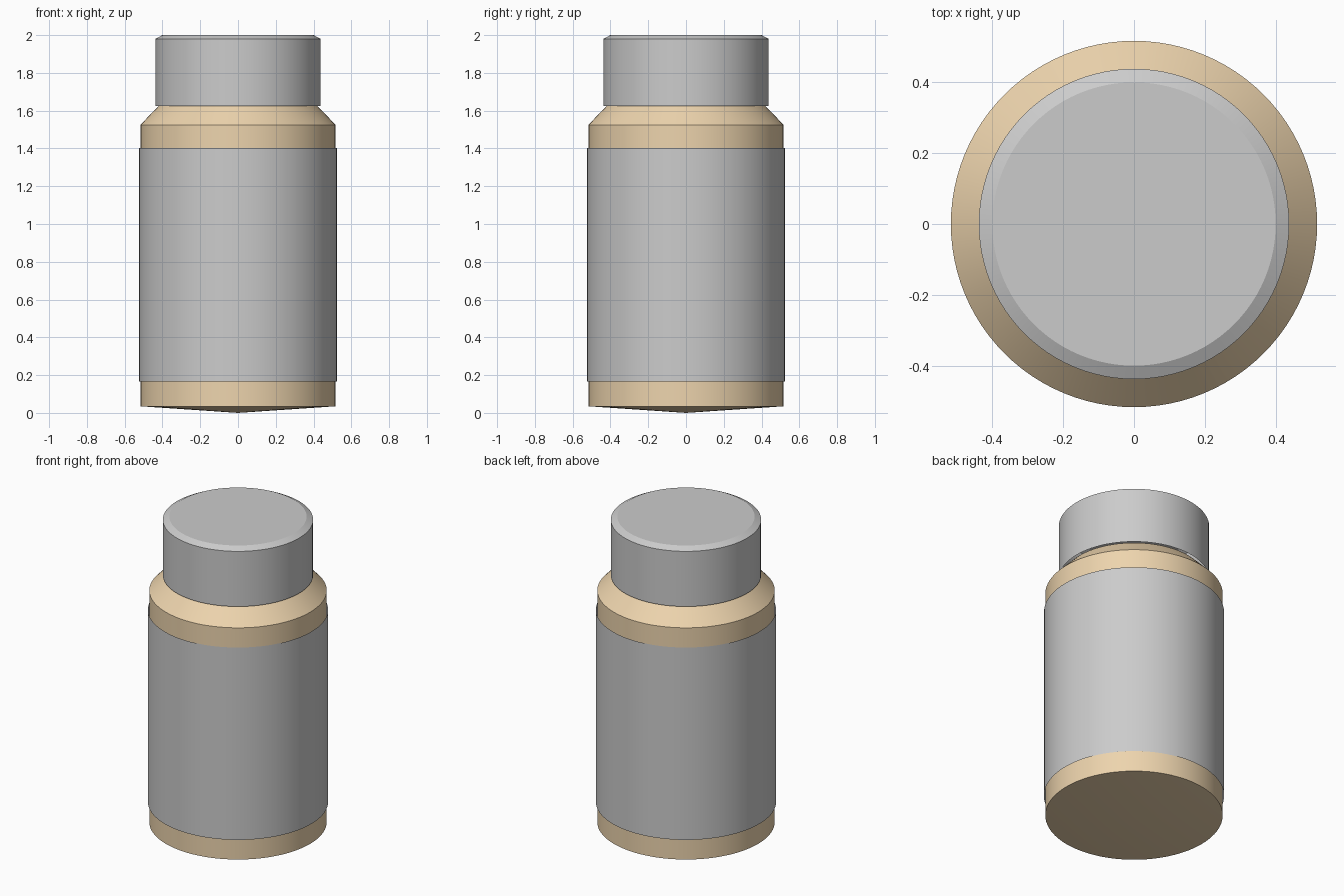
import bpy, bmesh, math

if "Cube" in bpy.data.objects:
    bpy.data.objects.remove(bpy.data.objects["Cube"])

SEGMENTS = 96


def lathe(name, profile, color=None):
    """Spin an (r, z) profile around the z axis into a thin shell."""
    bm = bmesh.new()
    verts = [bm.verts.new((r, 0, z)) for r, z in profile]
    edges = [bm.edges.new(pair) for pair in zip(verts, verts[1:])]
    bmesh.ops.spin(bm, geom=verts + edges, cent=(0, 0, 0), axis=(0, 0, 1),
                   angle=math.tau, steps=SEGMENTS)
    bmesh.ops.remove_doubles(bm, verts=bm.verts, dist=1e-4)
    bmesh.ops.recalc_face_normals(bm, faces=bm.faces)
    # Orient the shell outward, judged by a side face
    side = max(bm.faces, key=lambda f: f.calc_center_median().xy.length)
    if side.normal.xy.dot(side.calc_center_median().xy) < 0:
        bmesh.ops.reverse_faces(bm, faces=bm.faces)
    mesh = bpy.data.meshes.new(name)
    bm.to_mesh(mesh)
    bm.free()
    obj = bpy.data.objects.new(name, mesh)
    bpy.context.collection.objects.link(obj)
    if color:
        mat = bpy.data.materials.new(name + "_color")
        mat.diffuse_color = color
        mat.use_nodes = True
        mat.node_tree.nodes["Principled BSDF"].inputs["Base Color"].default_value = mat.diffuse_color
        mesh.materials.append(mat)
    bpy.ops.object.select_all(action='DESELECT')
    obj.select_set(True)
    bpy.context.view_layer.objects.active = obj
    bpy.ops.object.shade_smooth_by_angle(angle=math.radians(25))
    return obj


# Tan bottle: shallow cone base, straight wall, sloped shoulder, open mouth
lathe("bottle_body",
      [(0, 0), (0.517, 0.035), (0.517, 1.525), (0.415, 1.63)],
      (0.85, 0.66, 0.42, 1))

# Wrap-around label standing just off the wall
lathe("label", [(0.525, 0.165), (0.525, 1.402)])

# Hollow cap with a bevelled top edge
lathe("cap", [(0.438, 1.625), (0.438, 1.98), (0.4, 2.0), (0, 2.0)])
